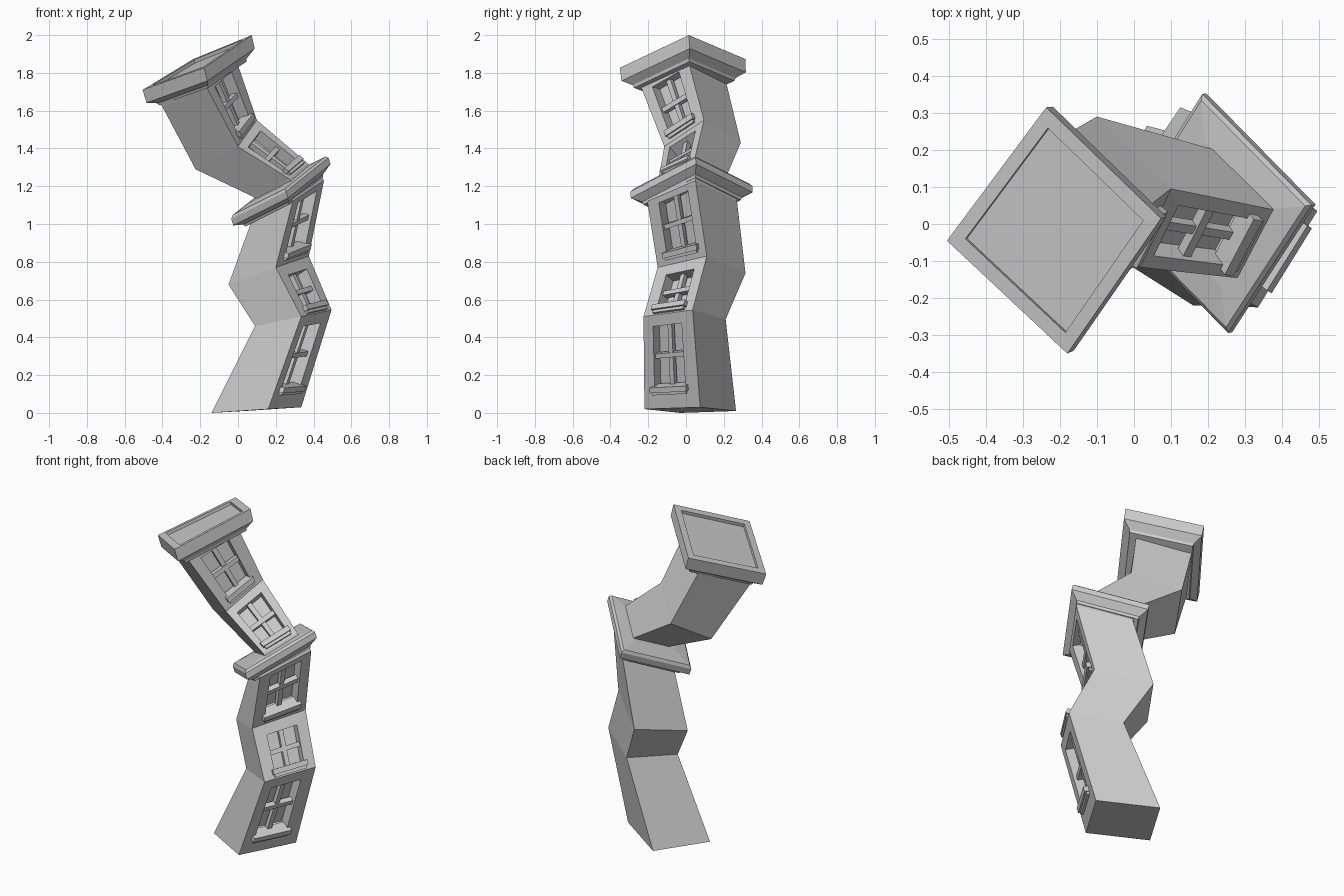
import bpy, bmesh
from mathutils import Vector

cube = bpy.data.objects.get("Cube")
if cube:
    bpy.data.objects.remove(cube)

stone = bpy.data.materials.new("grey stone")
stone.use_nodes = True
GREY = (0.6, 0.6, 0.6, 1)
stone.diffuse_color = GREY
stone.node_tree.nodes["Principled BSDF"].inputs["Base Color"].default_value = GREY


def finish(name, bm):
    bmesh.ops.remove_doubles(bm, verts=bm.verts, dist=0.0001)
    mesh = bpy.data.meshes.new(name)
    bm.to_mesh(mesh)
    bm.free()
    mesh.materials.append(stone)
    obj = bpy.data.objects.new(name, mesh)
    bpy.context.collection.objects.link(obj)
    return obj


def face(bm, pts):
    bm.faces.new([bm.verts.new(p) for p in pts])


def ring(front, right, left, back=None):
    """Four corners, counter-clockwise from the front; back completes the quad."""
    p, q, t = Vector(front), Vector(right), Vector(left)
    return [p, q, Vector(back) if back else q + t - p, t]


def shifted(corners, dist):
    n = (corners[1] - corners[0]).cross(corners[3] - corners[0]).normalized()
    return [c + n * dist for c in corners]


class Wall:
    """Maps (u across, v up, d outward) to a point on the front-right wall."""
    def __init__(self, lo, hi):
        self.a, self.b, self.c, self.d = lo[0], lo[1], hi[1], hi[0]
        across = (self.b - self.a) + (self.c - self.d)
        up = (self.d - self.a) + (self.c - self.b)
        self.width, self.height = across.length / 2, up.length / 2
        self.n = across.cross(up).normalized()

    def at(self, u, v, d=0):
        return self.a.lerp(self.b, u).lerp(self.d.lerp(self.c, u), v) + self.n * d

    def rect(self, u0, u1, v0, v1, d=0):
        return [self.at(u0, v0, d), self.at(u1, v0, d), self.at(u1, v1, d), self.at(u0, v1, d)]


def bridge(bm, outer, inner):
    for i in range(4):
        j = (i + 1) % 4
        face(bm, [outer[i], outer[j], inner[j], inner[i]])


def block(bm, wall, u0, u1, v0, v1, d0, d1):
    back, front = wall.rect(u0, u1, v0, v1, d0), wall.rect(u0, u1, v0, v1, d1)
    bridge(bm, back, front)
    face(bm, front)
    face(bm, back[::-1])


RECESS = -0.07


def tower(name, rings, windows):
    bm = bmesh.new()
    face(bm, rings[0][::-1])
    face(bm, rings[-1])
    for k, win in enumerate(windows):
        lo, hi = rings[k], rings[k + 1]
        for i in range(4):
            j = (i + 1) % 4
            if i > 0 or win is None:
                face(bm, [lo[i], lo[j], hi[j], hi[i]])
        if win:
            # Wall pierced by a deep window recess
            wall = Wall(lo, hi)
            hole, back = wall.rect(*win), wall.rect(*win, RECESS)
            bridge(bm, wall.rect(0, 1, 0, 1), hole)
            bridge(bm, hole, back)
            face(bm, back)
            window_parts(name, k, wall, *win)
    finish(name, bm)


def window_parts(name, k, wall, u0, u1, v0, v1):
    # Crossed glazing bars
    bm = bmesh.new()
    um, vm = (u0 + u1) / 2, (v0 + v1) / 2
    bu, bv = 0.013 / wall.width, 0.013 / wall.height
    block(bm, wall, um - bu, um + bu, v0, v1, -0.055, -0.025)
    block(bm, wall, u0, u1, vm - bv, vm + bv, -0.052, -0.018)
    finish(f"{name}_window_bars_{k}", bm)
    # Two-step sill
    bm = bmesh.new()
    su, sv = 0.016 / wall.width, 0.02 / wall.height
    block(bm, wall, u0 - su, u1 + su, v0 - sv, v0 + sv * 0.5, -0.05, 0.026)
    block(bm, wall, u0 - su / 2, u1 + su / 2, v0 - sv * 1.8, v0 - sv, -0.02, 0.015)
    finish(f"{name}_window_sill_{k}", bm)


def cornice(name, corners, profile):
    """Square moulding: profile holds (scale from the centre, drop) pairs."""
    bm = bmesh.new()
    centre = sum(corners, Vector()) / 4
    n = (corners[1] - corners[0]).cross(corners[3] - corners[0]).normalized()
    down = -(n + Vector((0, 0, 0.8))).normalized()
    loops = [[centre + (c - centre) * s + down * d for c in corners] for s, d in profile]
    face(bm, loops[0][::-1])
    for lo, hi in zip(loops, loops[1:]):
        bridge(bm, lo, hi)
    face(bm, loops[-1])
    finish(name, bm)


# Lower tower, three leaning storeys
base = ring((0.16, -0.22, 0.02), (0.335, 0.075, 0.03), (-0.14, -0.03, 0))
bend_1 = ring((0.335, -0.225, 0.51), (0.495, 0.035, 0.545), (0.09, -0.05, 0.46))
bend_2 = ring((0.2, -0.15, 0.77), (0.375, 0.11, 0.83), (-0.05, 0.055, 0.68))
eaves = ring((0.29, -0.205, 1.12), (0.455, 0.05, 1.23), (0.07, 0.015, 1.01))
tower("lower_tower", [base, bend_1, bend_2, eaves, shifted(eaves, 0.04)],
      [(0.19, 0.76, 0.22, 0.88), (0.23, 0.8, 0.14, 0.8), (0.22, 0.82, 0.17, 0.91), None])

# Moulded ledge between the towers
cornice("lower_cornice",
        ring((0.25, -0.295, 1.185), (0.475, 0.05, 1.365), (-0.04, 0, 1.04), (0.18, 0.35, 1.215)),
        [(0.6, 0.09), (0.8, 0.09), (0.82, 0.075), (1, 0.05), (1, 0.014), (0.95, 0), (0.6, -0.008)])

# Upper tower, two leaning storeys
foot = ring((0.27, -0.145, 1.24), (0.37, 0.04, 1.32), (0.11, 0.02, 1.13), (0.22, 0.2, 1.22))
bend_3 = ring((0, -0.115, 1.41), (0.1, 0.095, 1.55), (-0.225, 0.08, 1.29), (-0.1, 0.29, 1.43))
top = ring((-0.17, -0.24, 1.73), (-0.01, 0.01, 1.87), (-0.4, -0.04, 1.62))
tower("upper_tower", [shifted(foot, -0.04), foot, bend_3, top, shifted(top, 0.03)],
      [None, (0.16, 0.82, 0.14, 0.86), (0.2, 0.77, 0.15, 0.9), None])

# Top slab with a shallow sunken panel
cornice("top_cornice",
        ring((-0.18, -0.35, 1.827), (0.073, 0.015, 2), (-0.505, -0.045, 1.71), (-0.237, 0.315, 1.873)),
        [(0.6, 0.115), (0.8, 0.115), (0.82, 0.1), (0.99, 0.072), (1, 0), (0.83, 0), (0.83, 0.018)])
